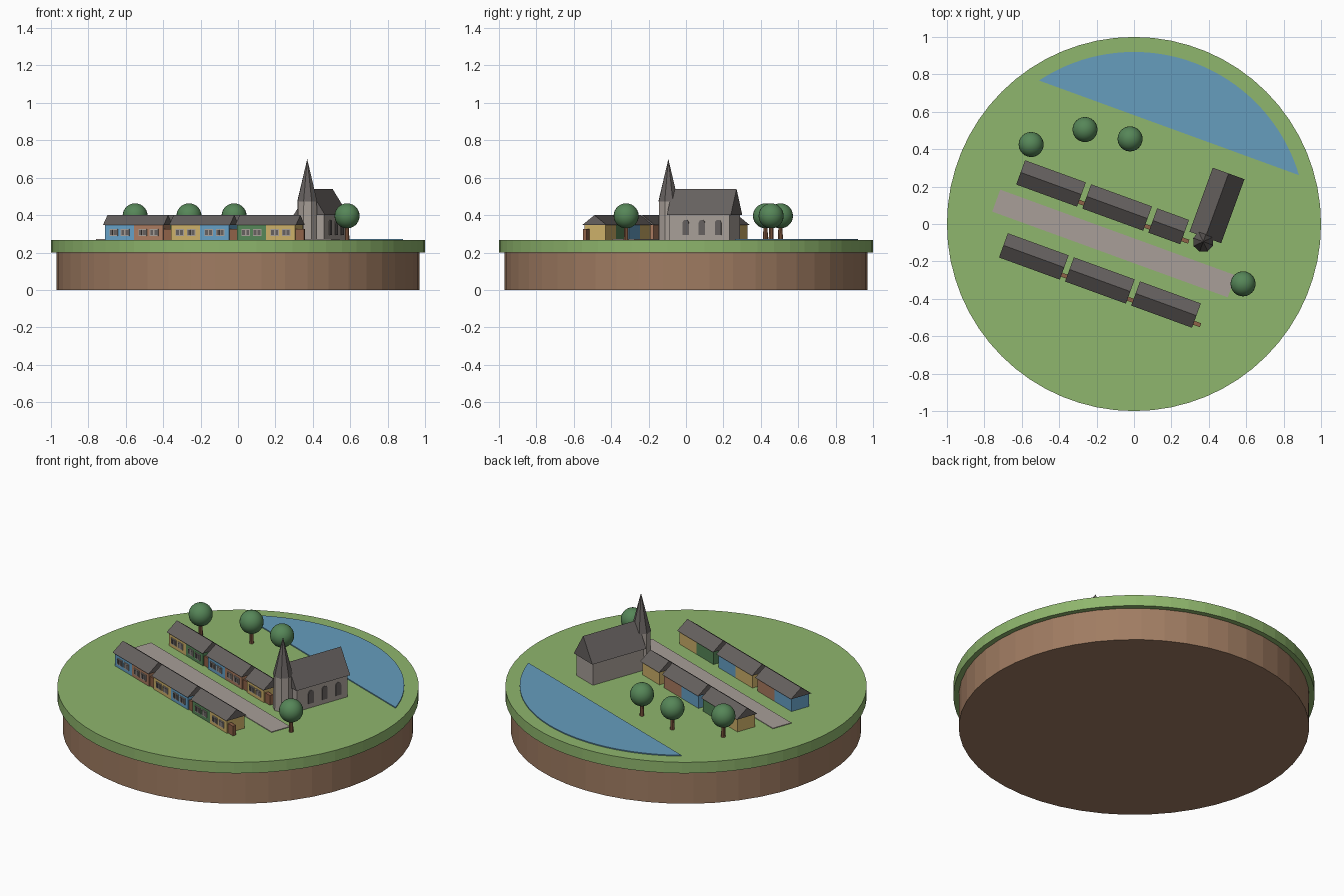
import bpy, bmesh, math
from mathutils import Matrix, Vector

old = bpy.data.objects.get("Cube")
if old:
    bpy.data.objects.remove(old, do_unlink=True)


def material(name, code):
    def linear(v):
        return v / 12.92 if v <= 0.04045 else ((v + 0.055) / 1.055) ** 2.4
    color = [linear(int(code[i:i + 2], 16) / 255) for i in (0, 2, 4)] + [1]
    mat = bpy.data.materials.new(name)
    mat.use_nodes = True
    mat.diffuse_color = color
    mat.node_tree.nodes["Principled BSDF"].inputs["Base Color"].default_value = color
    return mat


grass = material("grass green", "8FB66D")
soil = material("soil brown", "A07C62")
water = material("water blue", "669DBD")
stone = material("pale stone", "A89F98")
slate = material("dark slate", "66615F")
leaf = material("leaf green", "568658")
wood = material("wood brown", "8F6248")
blue = material("wall blue", "66A0C6")
yellow = material("wall yellow", "CDB069")
clay = material("wall terracotta", "AB7C60")

GROUND = 0.267
TURN = Matrix.Rotation(math.radians(-20), 4, 'Z')   # the whole village is turned


def finish(name, bm, mat, turned=True):
    bmesh.ops.recalc_face_normals(bm, faces=bm.faces)
    mesh = bpy.data.meshes.new(name)
    bm.to_mesh(mesh)
    bm.free()
    mesh.materials.append(mat)
    obj = bpy.data.objects.new(name, mesh)
    bpy.context.collection.objects.link(obj)
    if turned:
        obj.matrix_world = TURN
    return obj


def box(name, mat, u, v, z):
    """Box from three (low, high) ranges."""
    bm = bmesh.new()
    bmesh.ops.create_cube(bm, size=1)
    for vert in bm.verts:
        vert.co = [r[0] + (c + 0.5) * (r[1] - r[0]) for c, r in zip(vert.co, (u, v, z))]
    return finish(name, bm, mat)


def extrude(name, mat, points, direction):
    """Solid made by sweeping a flat outline along a direction."""
    bm = bmesh.new()
    face = bm.faces.new([bm.verts.new(p) for p in points])
    ext = bmesh.ops.extrude_face_region(bm, geom=[face], use_keep_orig=True)
    moved = [g for g in ext["geom"] if isinstance(g, bmesh.types.BMVert)]
    bmesh.ops.translate(bm, verts=moved, vec=Vector(direction))
    return finish(name, bm, mat)


def cone(name, mat, x, y, z0, z1, r0, r1, sides, turned=False):
    bm = bmesh.new()
    bmesh.ops.create_cone(bm, cap_ends=True, segments=sides, radius1=r0, radius2=r1, depth=z1 - z0,
                          matrix=Matrix.Translation((x, y, (z0 + z1) / 2)))
    return finish(name, bm, mat, turned)


# Round island
cone("soil_base", soil, 0, 0, 0, 0.2, 0.97, 0.97, 48)
cone("grass_top", grass, 0, 0, 0.2, GROUND, 1, 1, 64)

# Pond: a circle segment, slightly raised
half = math.acos(0.547 / 0.92)
arc = [math.pi / 2 + half * (2 * i / 40 - 1) for i in range(41)]
extrude("pond", water, [(0.92 * math.cos(a), 0.92 * math.sin(a), GROUND - 0.004) for a in arc], (0, 0, 0.01))

# Street
box("street", stone, (-0.735, 0.605), (-0.197, -0.072), (GROUND - 0.004, GROUND + 0.004))

# Terraced houses
EAVE, RIDGE, HOUSE = 0.347, 0.4, 0.165


def house(name, mat, u, v):
    front = v - 0.06
    box(name + "_walls", mat, (u, u + HOUSE), (front, v + 0.06), (GROUND - 0.005, EAVE))
    for i, c in enumerate((0.05, 0.115)):
        mid = u + c
        box(f"{name}_window_frame_{i}", stone, (mid - 0.024, mid + 0.024), (front - 0.004, front + 0.002), (0.288, 0.325))
        for j, s in enumerate((-0.012, 0.012)):
            box(f"{name}_window_pane_{i}_{j}", slate, (mid + s - 0.008, mid + s + 0.008),
                (front - 0.006, front), (0.293, 0.32))
    # Side door slab at the gable end
    box(name + "_door", wood, (u + HOUSE - 0.01, u + HOUSE + 0.046), (v - 0.052, v - 0.03), (GROUND, 0.326))


def terrace(name, u, v, mats):
    length = HOUSE * len(mats)
    for i, mat in enumerate(mats):
        house(f"{name}_house_{i}", mat, u + i * HOUSE, v)
    extrude(name + "_roof", slate,
            [(u - 0.008, v - 0.069, EAVE), (u - 0.008, v + 0.069, EAVE), (u - 0.008, v, RIDGE)],
            (length + 0.016, 0, 0))


STEP = 0.376
for i, mats in enumerate(((blue, clay), (yellow, blue), (leaf, yellow))):
    terrace(f"front_terrace_{i}", -0.609 + i * STEP, -0.346, mats)
for i, mats in enumerate(((yellow, leaf), (blue, clay), (yellow,))):
    terrace(f"back_terrace_{i}", -0.656 + i * STEP, 0.052, mats)

# Church nave with a steep roof
CU, CV = 0.383, 0.245
box("church_walls", stone, (CU - 0.08, CU + 0.08), (CV - 0.172, CV + 0.172), (GROUND - 0.005, 0.405))
extrude("church_roof", slate,
        [(CU - 0.09, CV - 0.182, 0.4), (CU + 0.09, CV - 0.182, 0.4), (CU, CV - 0.182, 0.54)], (0, 0.364, 0))

# Arched windows on the nave side
for i in range(3):
    mid = CV + 0.015 + (i - 1) * 0.092
    outline = [(CU + 0.079, mid - 0.018, 0.295), (CU + 0.079, mid + 0.018, 0.295)]
    outline += [(CU + 0.079, mid + 0.018 * math.cos(a), 0.355 + 0.02 * math.sin(a))
                for a in (math.pi * k / 8 for k in range(9))]
    extrude(f"church_window_{i}", slate, outline, (0.006, 0, 0))

# Church tower and spire
cone("church_tower", stone, 0.38, 0.038, GROUND - 0.005, 0.475, 0.056, 0.054, 8, True)
cone("church_spire", slate, 0.38, 0.038, 0.472, 0.7, 0.057, 0, 8, True)

# Trees
for i, (x, y) in enumerate(((-0.55, 0.425), (-0.262, 0.505), (-0.021, 0.455), (0.583, -0.32))):
    cone(f"tree_trunk_{i}", wood, x, y, GROUND - 0.005, 0.36, 0.013, 0.011, 10)
    bm = bmesh.new()
    bmesh.ops.create_uvsphere(bm, u_segments=24, v_segments=14, radius=0.067)
    bmesh.ops.translate(bm, verts=bm.verts, vec=(x, y, 0.396))
    crown = finish(f"tree_crown_{i}", bm, leaf, False)
    for poly in crown.data.polygons:
        poly.use_smooth = True
